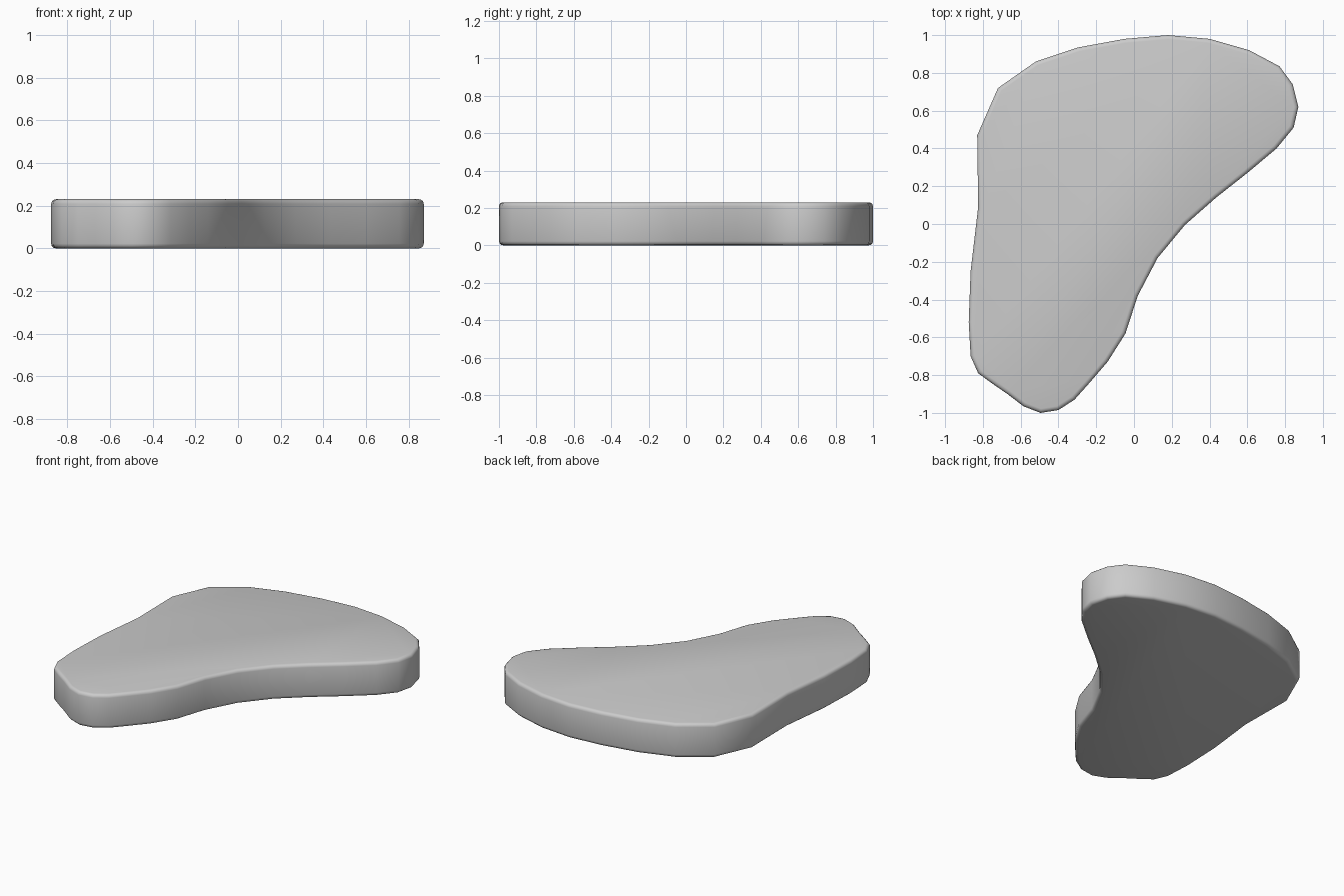
import bpy, bmesh

if "Cube" in bpy.data.objects:
    bpy.data.objects.remove(bpy.data.objects["Cube"])

# Outline of the slab seen from above, clockwise from the back
OUTLINE = [
    (.18, 1), (.40, .98), (.61, .92), (.77, .835), (.84, .74), (.87, .62),
    (.845, .51), (.755, .40), (.60, .27), (.435, .14), (.27, -.005),
    (.125, -.18), (.02, -.38), (-.045, -.58), (-.14, -.73), (-.23, -.835),
    (-.315, -.93), (-.40, -.985), (-.495, -1), (-.585, -.965), (-.67, -.9),
    (-.75, -.845), (-.825, -.79), (-.865, -.70), (-.875, -.52),
    (-.865, -.25), (-.825, .09), (-.83, .47), (-.72, .72), (-.52, .86),
    (-.295, .935), (-.05, .98),
]
HEIGHT = 0.23

# Extrude the outline into a slab
bm = bmesh.new()
base = bm.faces.new([bm.verts.new((x, y, 0)) for x, y in OUTLINE])
up = bmesh.ops.extrude_face_region(bm, geom=[base], use_keep_orig=True)
bmesh.ops.translate(bm, vec=(0, 0, HEIGHT),
                    verts=[v for v in up["geom"] if isinstance(v, bmesh.types.BMVert)])
bmesh.ops.recalc_face_normals(bm, faces=bm.faces)

# Round the top and bottom rims
rims = [e for e in bm.edges if abs(e.verts[0].co.z - e.verts[1].co.z) < 1e-5]
bmesh.ops.bevel(bm, geom=rims, offset=0.022, offset_type='OFFSET',
                segments=3, profile=0.5, affect='EDGES')

mesh = bpy.data.meshes.new("stone_slab")
bm.to_mesh(mesh)
bm.free()
slab = bpy.data.objects.new("stone_slab", mesh)
bpy.context.collection.objects.link(slab)
for p in mesh.polygons:
    p.use_smooth = True
